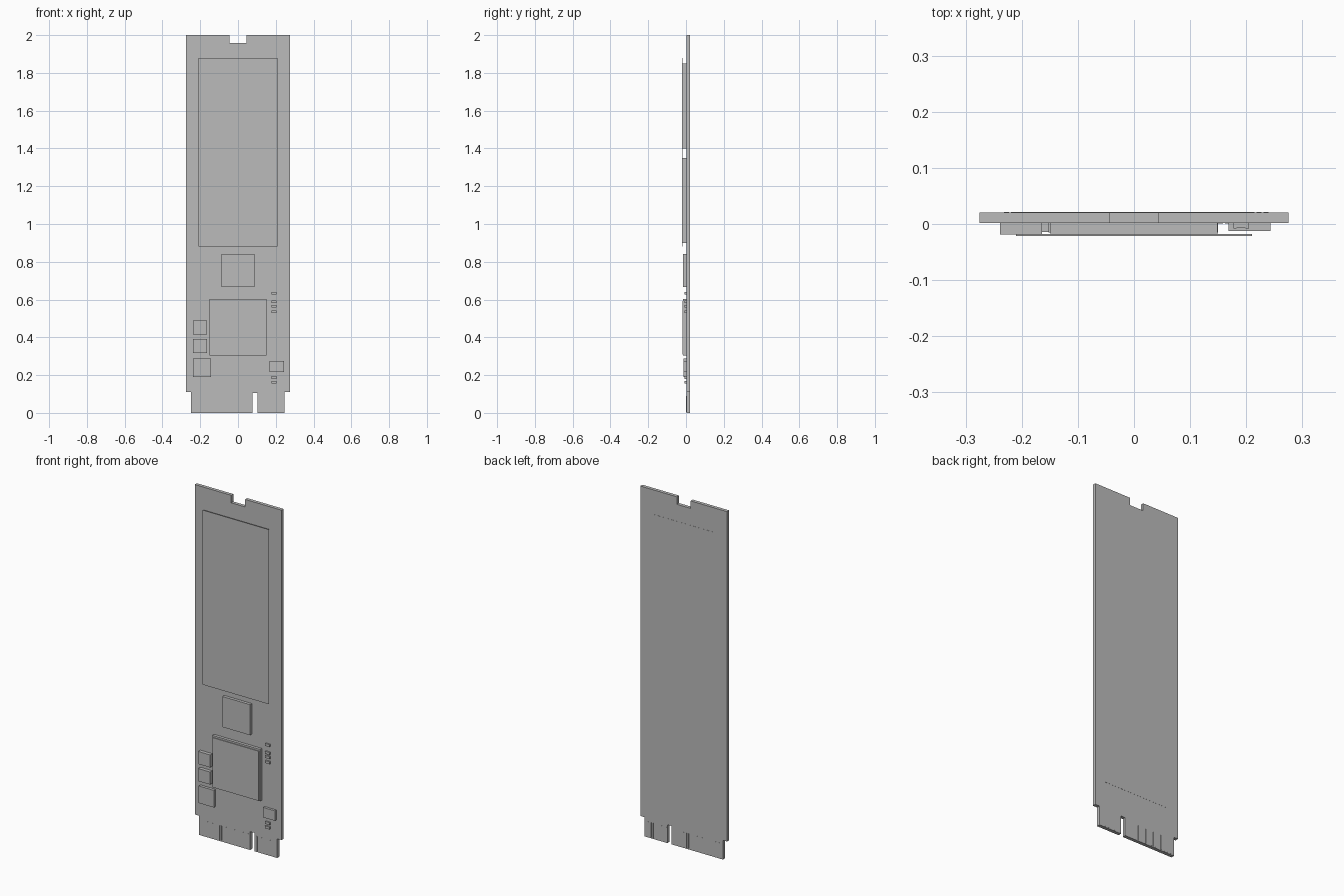
import bpy
import bmesh

cube = bpy.data.objects.get("Cube")
if cube:
    bpy.data.objects.remove(cube, do_unlink=True)

grey = bpy.data.materials.new("plain grey")
grey.use_nodes = True
COLOUR = (0.5, 0.5, 0.5, 1)
grey.diffuse_color = COLOUR
grey.node_tree.nodes["Principled BSDF"].inputs["Base Color"].default_value = COLOUR

FRONT, BACK = 0.0015, 0.0208   # board faces


def finish(name, bm):
    bmesh.ops.recalc_face_normals(bm, faces=bm.faces)
    mesh = bpy.data.meshes.new(name)
    bm.to_mesh(mesh)
    bm.free()
    mesh.materials.append(grey)
    obj = bpy.data.objects.new(name, mesh)
    bpy.context.collection.objects.link(obj)
    return obj


def add_box(bm, x, y, z):
    verts = bmesh.ops.create_cube(bm, size=1)["verts"]
    for v in verts:
        for i, (lo, hi) in enumerate((x, y, z)):
            v.co[i] = lo + (v.co[i] + 0.5) * (hi - lo)


def boxes(name, *parts):
    bm = bmesh.new()
    for part in parts:
        add_box(bm, *part)
    return finish(name, bm)


# Circuit board: notched outline extruded through its thickness
outline = [(-0.248, 0), (0.076, 0), (0.076, 0.105), (0.104, 0.105), (0.104, 0),
           (0.247, 0), (0.247, 0.11), (0.275, 0.11), (0.275, 2), (0.044, 2),
           (0.044, 1.957), (-0.044, 1.957), (-0.044, 2), (-0.275, 2),
           (-0.275, 0.11), (-0.248, 0.11)]
bm = bmesh.new()
face = bm.faces.new([bm.verts.new((x, FRONT, z)) for x, z in outline])
side = bmesh.ops.extrude_face_region(bm, geom=[face])["geom"]
bmesh.ops.translate(bm, vec=(0, BACK - FRONT, 0),
                    verts=[v for v in side if isinstance(v, bmesh.types.BMVert)])
finish("circuit_board", bm)

# Labels on both sides
boxes("front_label", ((-0.21, 0.21), (-0.0215, -0.0175), (0.88, 1.88)))
boxes("back_label", ((-0.21, 0.21), (BACK, 0.0215), (0.265, 1.86)))

# Plain chips: name, x range, z range, front depth
chips = [
    ("upper_memory_chip", (-0.149, 0.149), (1.40, 1.85), -0.0175),
    ("lower_memory_chip", (-0.149, 0.149), (0.90, 1.35), -0.0175),
    ("cache_chip", (-0.088, 0.087), (0.667, 0.842), -0.0155),
    ("upper_inductor", (-0.239, -0.164), (0.416, 0.488), -0.0185),
    ("lower_inductor", (-0.239, -0.164), (0.318, 0.39), -0.0185),
    ("power_chip", (-0.239, -0.143), (0.191, 0.289), -0.0145),
    ("corner_chip", (0.168, 0.243), (0.217, 0.274), -0.0125),
]
for name, x, z, depth in chips:
    boxes(name, (x, (depth, FRONT), z))

# Controller: substrate with a slightly smaller lid
boxes("controller_chip",
      ((-0.152, 0.15), (-0.015, FRONT), (0.305, 0.602)),
      ((-0.147, 0.145), (-0.0195, -0.015), (0.31, 0.592)))

# Small resistors: body, raised end caps and solder pads
for i, z in enumerate((0.634, 0.589, 0.565, 0.536, 0.187, 0.162)):
    h = 0.007
    boxes(f"resistor_{i + 1}",
          ((0.181, 0.201), (-0.007, FRONT), (z - h, z + h)),
          ((0.177, 0.183), (-0.008, FRONT), (z - h, z + h)),
          ((0.199, 0.205), (-0.008, FRONT), (z - h, z + h)))

# Edge contacts on both faces, skipping the key slot
for name, y, shift in (("front_contacts", (FRONT - 0.0004, FRONT), 0),
                       ("back_contacts", (BACK, BACK + 0.0004), 0.006)):
    pins = []
    for i in range(38):
        x = -0.238 + shift + i * 0.0125
        if x + 0.009 < 0.075 or x > 0.105:
            pins.append(((x, x + 0.009), y, (0.005, 0.09)))
    boxes(name, *pins)
